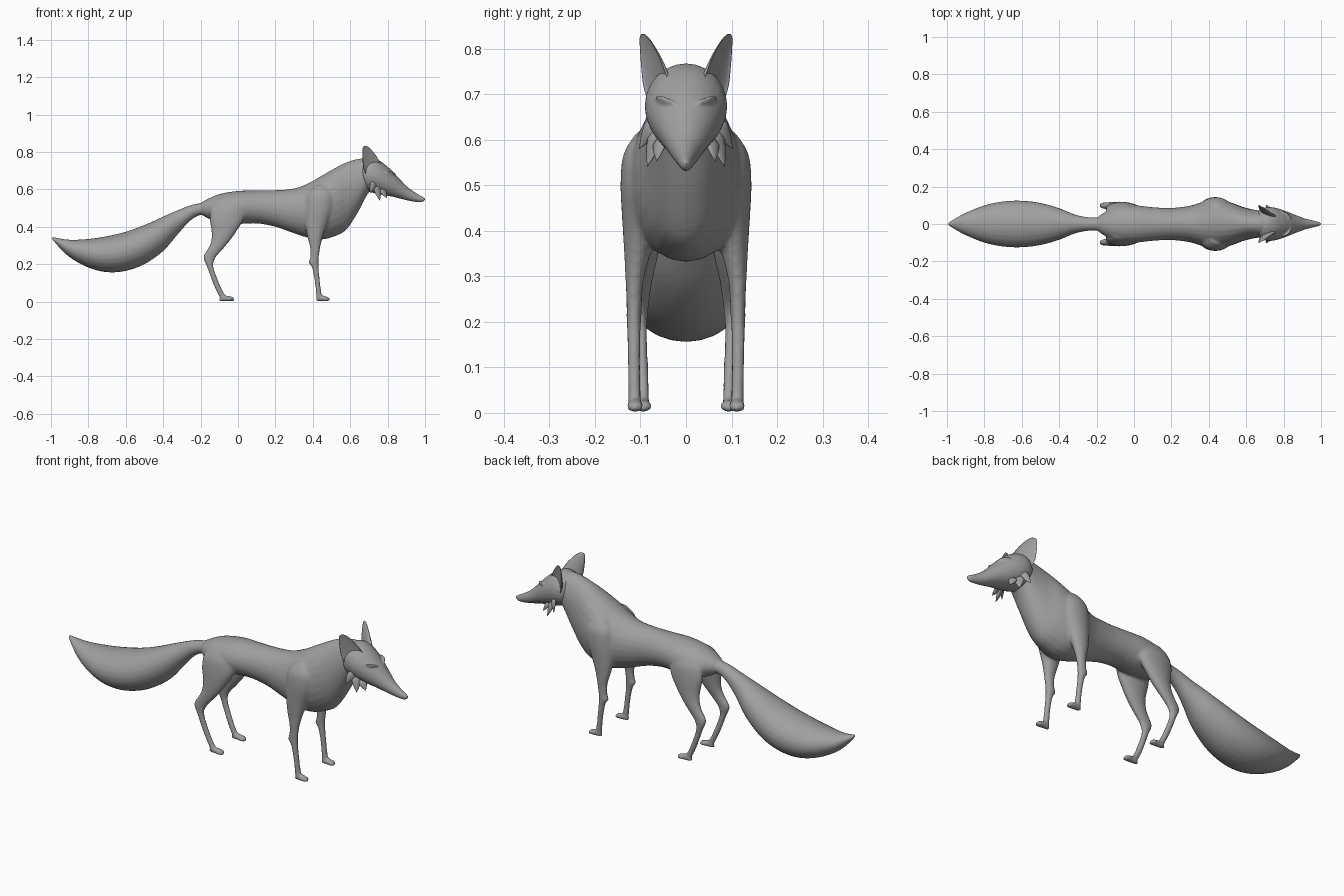
import bpy, bmesh, math
from mathutils import Vector

grey = bpy.data.materials.new("fur_grey")
grey.diffuse_color = (0.35, 0.35, 0.35, 1)


def catmull(rows, steps):
    """Smoothly interpolate rows of numbers."""
    out = []
    for i in range(len(rows) - 1):
        a, b, c, d = (rows[max(0, min(len(rows) - 1, i + k))] for k in (-1, 0, 1, 2))
        for s in range(steps):
            t = s / steps
            out.append([0.5 * (2*q + (r - p)*t + (2*p - 5*q + 4*r - w)*t*t
                               + (3*q - p - 3*r + w)*t**3) for p, q, r, w in zip(a, b, c, d)])
    return out + [list(rows[-1])]


def loft(bm, rings, n=24, dent=0.0):
    """Closed tube through rings of (centre, u axis, v axis)."""
    loops = []
    for c, u, v in rings:
        loop = []
        for i in range(n):
            a = 2 * math.pi * i / n
            s = math.sin(a)
            if s > 0 and dent:
                s *= 1 - dent
            loop.append(bm.verts.new(c + u * math.cos(a) + v * s))
        loops.append(loop)
    faces = [bm.faces.new(loops[0][::-1]), bm.faces.new(loops[-1])]
    for p, q in zip(loops, loops[1:]):
        for i in range(n):
            j = (i + 1) % n
            faces.append(bm.faces.new((p[i], p[j], q[j], q[i])))
    bmesh.ops.recalc_face_normals(bm, faces=faces)


def along_x(bm, rows, steps=4):
    """Rows of x, top z, bottom z, half width."""
    loft(bm, [(Vector((x, 0, (t + b) / 2)), Vector((0, max(w, .003), 0)),
               Vector((0, 0, max((t - b) / 2, .003)))) for x, t, b, w in catmull(rows, steps)])


def limb(bm, rows, side):
    """Rows of z, rear x, front x, inner y, outer y."""
    loft(bm, [(Vector(((x0 + x1) / 2, side * (y0 + y1) / 2, z)), Vector(((x1 - x0) / 2, 0, 0)),
               Vector((0, (y1 - y0) / 2, 0))) for z, x0, x1, y0, y1 in catmull(rows, 4)])


def paw(bm, x0, x1, y, side):
    """Low rounded toe pad reaching forward."""
    rows = [(x0, .012, .008), (x0 + .012, .03, .014), ((x0 + x1) / 2, .03, .017),
            (x1 - .015, .025, .019), (x1 - .004, .021, .014), (x1, .014, .005)]
    loft(bm, [(Vector((x, side * y, h / 2 + .002)), Vector((0, w, 0)), Vector((0, 0, h / 2)))
              for x, h, w in catmull(rows, 3)], 16)


def finish(bm, name, voxel=0.0, smooth=0):
    me = bpy.data.meshes.new(name)
    bm.to_mesh(me)
    bm.free()
    me.materials.append(grey)
    ob = bpy.data.objects.new(name, me)
    bpy.context.collection.objects.link(ob)
    me.shade_smooth()
    if voxel:
        r = ob.modifiers.new("blend", "REMESH")
        r.mode, r.voxel_size, r.use_smooth_shade = "VOXEL", voxel, True
        s = ob.modifiers.new("soften", "SMOOTH")
        s.factor, s.iterations = 0.5, smooth
    return ob


# torso, neck and legs blended into one skin
bm = bmesh.new()
along_x(bm, [(-.20, .525, .47, .03), (-.17, .545, .45, .055), (-.10, .575, .42, .09),
             (0, .592, .415, .10), (.10, .594, .418, .09), (.20, .596, .40, .086),
             (.30, .605, .365, .098), (.38, .635, .34, .122), (.45, .675, .332, .13),
             (.52, .715, .35, .115), (.58, .745, .385, .092), (.64, .763, .475, .077),
             (.69, .765, .57, .07), (.72, .75, .60, .055)])
for side in (-1, 1):
    # front leg
    limb(bm, [(.62, .41, .48, .05, .105), (.57, .37, .51, .05, .137), (.50, .36, .51, .05, .144),
              (.42, .36, .48, .06, .140), (.35, .37, .455, .078, .136), (.29, .385, .44, .093, .133),
              (.235, .385, .432, .097, .131), (.21, .377, .431, .098, .131), (.18, .396, .431, .099, .130),
              (.11, .41, .438, .100, .128), (.05, .416, .446, .099, .127), (.01, .42, .455, .098, .127)], side)
    paw(bm, .416, .49, .112, side)
    # hind leg
    limb(bm, [(.55, -.11, .0, .04, .08), (.50, -.145, .035, .04, .108), (.44, -.152, .03, .045, .117),
              (.38, -.142, -.005, .055, .119), (.33, -.142, -.04, .065, .119), (.29, -.157, -.073, .074, .118),
              (.25, -.183, -.108, .08, .116), (.225, -.184, -.125, .083, .115), (.19, -.168, -.132, .085, .113),
              (.13, -.146, -.113, .084, .110), (.07, -.122, -.088, .082, .107),
              (.03, -.102, -.066, .081, .106), (.012, -.092, -.06, .081, .106)], side)
    paw(bm, -.10, -.02, .094, side)
# tail root runs into the rump
along_x(bm, [(-1, .352, .342, .002), (-.97, .342, .305, .022), (-.90, .331, .237, .06),
             (-.80, .335, .182, .10), (-.70, .35, .157, .121), (-.60, .374, .164, .125),
             (-.50, .41, .20, .113), (-.40, .455, .27, .085), (-.32, .49, .362, .052),
             (-.25, .517, .437, .037), (-.19, .53, .465, .035), (-.12, .555, .46, .04)])
finish(bm, "body_legs_and_tail", .007, 5)

# head and muzzle
bm = bmesh.new()
along_x(bm, [(.655, .735, .63, .05), (.675, .757, .60, .078), (.71, .768, .585, .09),
             (.75, .757, .575, .088), (.79, .73, .567, .077), (.83, .693, .56, .062),
             (.87, .65, .55, .046), (.91, .61, .54, .031), (.95, .582, .533, .02),
             (.98, .565, .531, .013), (.995, .557, .538, .007), (1, .552, .544, .003)])
for side in (-1, 1):
    # brow ridge
    rows = [(.795, .068, .693, .004), (.815, .055, .688, .011), (.832, .035, .682, .009), (.84, .02, .676, .004)]
    loft(bm, [(Vector((x, side * y, z)), Vector((r, 0, r * .3)), Vector((0, 0, r * .8)))
              for x, y, z, r in catmull(rows, 3)], 12)
finish(bm, "head", .005, 3)

# ears: diagonal blades, hollow towards the front and outside
for side, tag in ((-1, "right"), (1, "left")):
    bm = bmesh.new()
    u0 = Vector((.87, -.5 * side, 0))
    v0 = Vector((.5, .87 * side, 0))
    rows = [(.685, .722, .062, .045, .022), (.72, .72, .066, .056, .026), (.75, .712, .072, .051, .022),
            (.78, .702, .079, .042, .016), (.805, .692, .086, .031, .010),
            (.823, .685, .092, .020, .006), (.832, .682, .095, .007, .003)]
    loft(bm, [(Vector((x, side * y, z)), u0 * a, v0 * b)
              for z, x, y, a, b in catmull(rows, 4)], 24, 1.35)
    finish(bm, tag + "_ear")

# cheek tufts: flat pointed locks (root x, y, z, tip x, y, z, root half width)
locks = [(.725, .078, .625, .705, .103, .580, .022), (.745, .068, .60, .758, .085, .541, .024),
         (.775, .058, .59, .797, .064, .553, .020)]
for side, tag in ((-1, "right"), (1, "left")):
    bm = bmesh.new()
    for x0, y0, z0, x1, y1, z1, w in locks:
        a, b = Vector((x0, side * y0, z0)), Vector((x1, side * y1, z1))
        axis = (b - a).normalized()
        flat = Vector((.75, -.65 * side, .1)).cross(axis).normalized()
        wide = axis.cross(flat)
        loft(bm, [(a.lerp(b, t), wide * w * s, flat * w * s * .45)
                  for t, s in ((-.3, .7), (0, 1), (.35, .8), (.7, .42), (.92, .12), (1, .03))], 12)
    finish(bm, tag + "_cheek_tuft")
